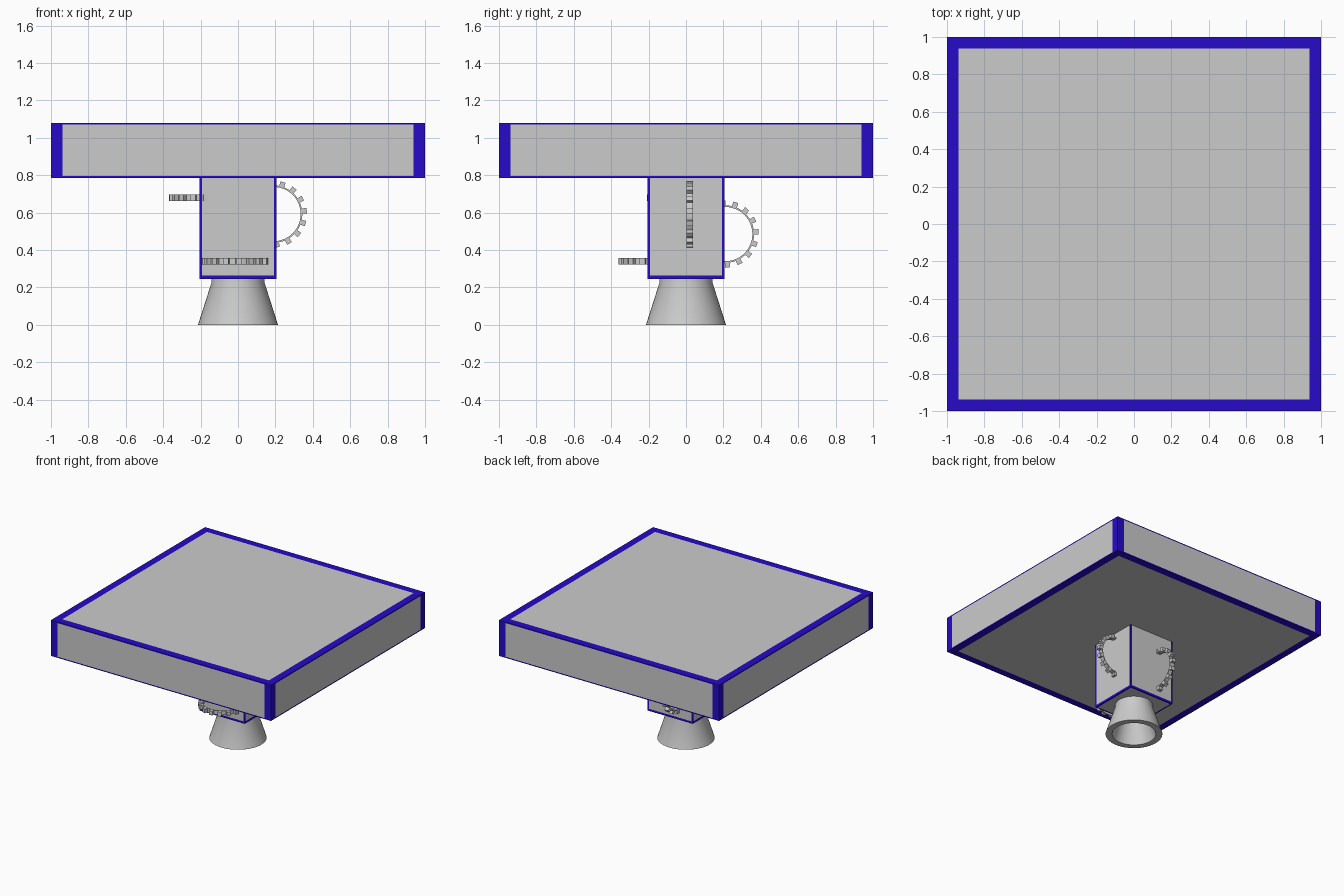
import bpy, bmesh
from math import radians, cos, sin, tau
from mathutils import Matrix

if "Cube" in bpy.data.objects:
    bpy.data.objects.remove(bpy.data.objects["Cube"])

blue = bpy.data.materials.new("blue_trim")
blue.diffuse_color = (0.02, 0.003, 0.58, 1)
blue.use_nodes = True
blue.node_tree.nodes["Principled BSDF"].inputs["Base Color"].default_value = blue.diffuse_color
grey = bpy.data.materials.new("grey_panel")
grey.diffuse_color = (0.8, 0.8, 0.8, 1)
grey.use_nodes = True
grey.node_tree.nodes["Principled BSDF"].inputs["Base Color"].default_value = grey.diffuse_color


def make(name, bm, mats=()):
    bmesh.ops.recalc_face_normals(bm, faces=bm.faces[:])
    me = bpy.data.meshes.new(name)
    bm.to_mesh(me)
    bm.free()
    for m in mats:
        me.materials.append(m)
    ob = bpy.data.objects.new(name, me)
    bpy.context.collection.objects.link(ob)
    return ob


def trimmed_box(name, half, z0, z1):
    """Cube with a blue border inset on every face, then stretched to size."""
    bm = bmesh.new()
    bmesh.ops.create_cube(bm, size=1)
    panels = bm.faces[:]
    border = bmesh.ops.inset_individual(bm, faces=panels, thickness=0.043)["faces"]
    for f in border:
        f.material_index = 1
    bmesh.ops.scale(bm, vec=(2 * half, 2 * half, z1 - z0), verts=bm.verts)
    bmesh.ops.translate(bm, vec=(0, 0, (z0 + z1) / 2), verts=bm.verts)
    return make(name, bm, (grey, blue))


def gear(name, loc, rot, teeth=16, phase=6, width=0.034):
    """Thin ring with square teeth, axis along local z."""
    bm = bmesh.new()
    r_in, r_root, r_tip = 0.145, 0.154, 0.179
    pitch = 360 / teeth
    # angle offset from tooth centre, outer radius
    steps = [(-5, r_root), (-4.6, r_tip), (4.6, r_tip), (5, r_root), (11.25, r_root)]
    rings = []
    for t in range(teeth):
        for off, r in steps:
            a = radians(phase + t * pitch + off)
            rings.append([bm.verts.new((q * cos(a), q * sin(a), z)) for q, z in
                          ((r_in, -width / 2), (r, -width / 2), (r, width / 2), (r_in, width / 2))])
    for i, a in enumerate(rings):
        b = rings[(i + 1) % len(rings)]
        for k in range(4):
            bm.faces.new((a[k], a[(k + 1) % 4], b[(k + 1) % 4], b[k]))
    bm.transform(Matrix.Translation(loc) @ rot)
    return make(name, bm)


def lathe(name, profile, n=48):
    bm = bmesh.new()
    loops = [[bm.verts.new((r * cos(tau * i / n), r * sin(tau * i / n), z)) for i in range(n)]
             for r, z in profile]
    for a, b in zip(loops, loops[1:]):
        for i in range(n):
            j = (i + 1) % n
            bm.faces.new((a[i], a[j], b[j], b[i]))
    bm.faces.new(loops[0])
    bm.faces.new(loops[-1])
    ob = make(name, bm)
    bpy.context.view_layer.objects.active = ob
    ob.select_set(True)
    bpy.ops.object.shade_smooth_by_angle(angle=radians(30))
    ob.select_set(False)
    return ob


# Platform and the column below it
trimmed_box("platform", 1.0, 0.786, 1.08)
trimmed_box("column", 0.205, 0.246, 0.815)

# Hollow flared nozzle
lathe("nozzle", [(0.144, 0.27), (0.142, 0.225), (0.214, 0), (0.165, 0), (0.1, 0.21)])

# Gears half sunk into each side of the column
flat = Matrix.Identity(4)
axis_y = Matrix.Rotation(radians(90), 4, 'X')
axis_x = Matrix.Rotation(radians(90), 4, 'Z') @ axis_y
gear("right_gear", (0.19, 0.02, 0.592), axis_y)
gear("back_gear", (-0.068, 0.21, 0.485), axis_x, phase=4)
gear("left_gear", (-0.19, -0.03, 0.68), flat)
gear("front_gear", (-0.015, -0.183, 0.34), flat)
